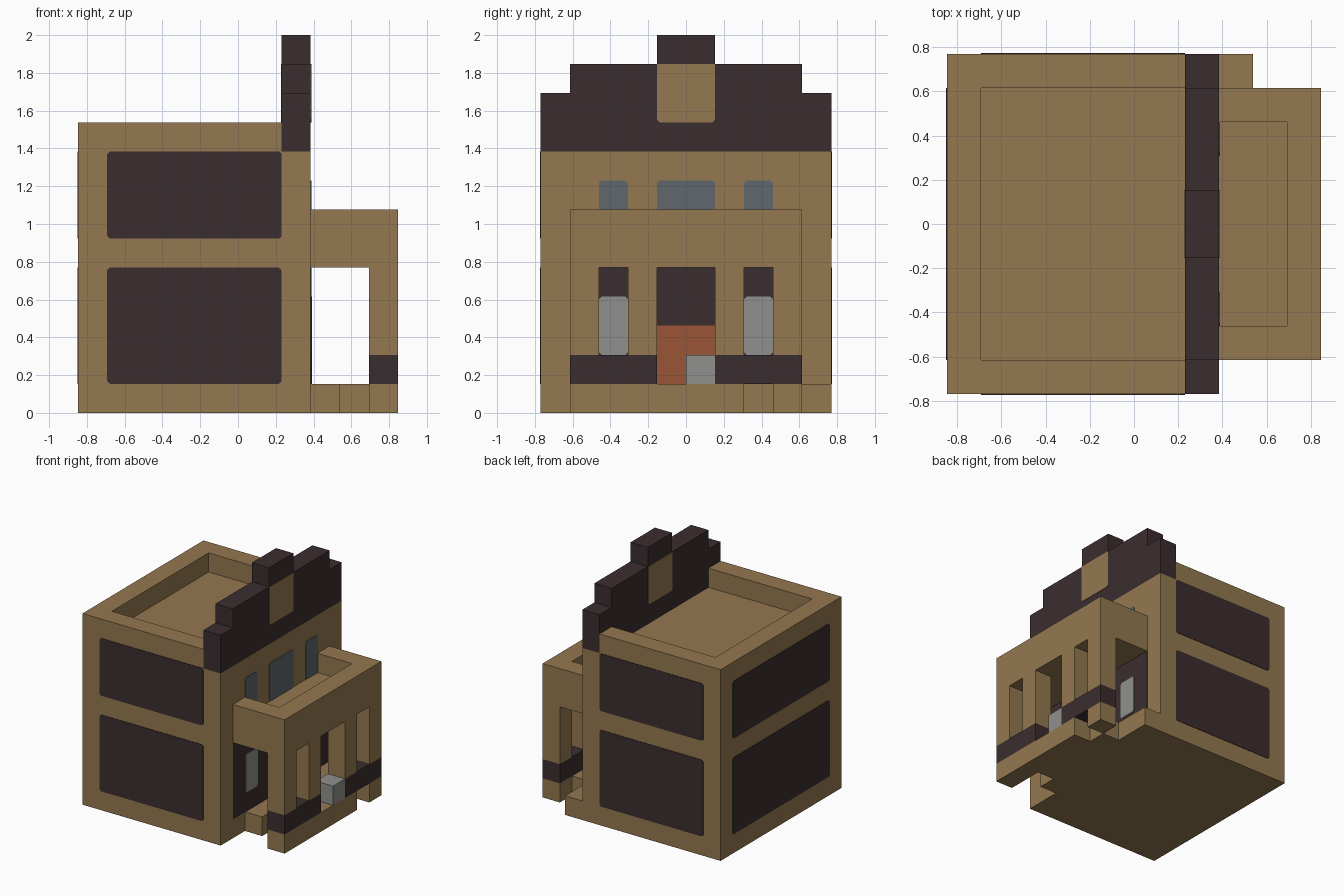
import bpy, bmesh
from mathutils import Vector

old = bpy.data.objects.get("Cube")
if old:
    bpy.data.objects.remove(old, do_unlink=True)

U = 2 / 13      # one building block
T = 0.025       # plate thickness in blocks
C = 0.09        # clipped plate corner in blocks


def material(name, rgb):
    m = bpy.data.materials.new(name)
    m.use_nodes = True
    m.diffuse_color = (*rgb, 1)
    m.node_tree.nodes["Principled BSDF"].inputs["Base Color"].default_value = (*rgb, 1)
    return m


TAN = material("tan", (0.295, 0.188, 0.079))
DARK = material("dark brown", (0.043, 0.026, 0.028))
RUST = material("rust", (0.32, 0.09, 0.035))
GREY = material("light grey", (0.28, 0.28, 0.27))
GLASS = material("blue grey", (0.115, 0.135, 0.15))


def finish(name, bm, mat):
    bmesh.ops.recalc_face_normals(bm, faces=bm.faces)
    bmesh.ops.scale(bm, vec=(U, U, U), verts=bm.verts)
    me = bpy.data.meshes.new(name)
    bm.to_mesh(me)
    bm.free()
    me.materials.append(mat)
    bpy.context.collection.objects.link(bpy.data.objects.new(name, me))


def boxes(name, mat, *spans):
    """One object from boxes given as (x0, x1, y0, y1, z0, z1) in blocks."""
    bm = bmesh.new()
    for x0, x1, y0, y1, z0, z1 in spans:
        vs = bmesh.ops.create_cube(bm, size=1)["verts"]
        for v in vs:
            v.co = Vector(((x0 + x1) / 2 + v.co.x * (x1 - x0),
                           (y0 + y1) / 2 + v.co.y * (y1 - y0),
                           (z0 + z1) / 2 + v.co.z * (z1 - z0)))
    finish(name, bm, mat)


def plate(name, mat, axis, at, a0, a1, z0, z1, depth=T, top=C, low=C):
    """Plate with clipped corners on the wall axis = at, extruded by depth."""
    outline = [(a0 + low, z0), (a1 - low, z0), (a1, z0 + low), (a1, z1 - top),
               (a1 - top, z1), (a0 + top, z1), (a0, z1 - top), (a0, z0 + low)]
    bm = bmesh.new()
    place = (lambda a, z: (at, a, z)) if axis == "x" else (lambda a, z: (a, at, z))
    face = bm.faces.new([bm.verts.new(place(a, z)) for a, z in outline])
    out = bmesh.ops.extrude_face_region(bm, geom=[face])["geom"]
    push = Vector((depth, 0, 0)) if axis == "x" else Vector((0, depth, 0))
    bmesh.ops.translate(bm, vec=push, verts=[v for v in out if isinstance(v, bmesh.types.BMVert)])
    bmesh.ops.remove_doubles(bm, verts=bm.verts, dist=0.0001)
    finish(name, bm, mat)


# Main building with a sunken roof
boxes("main_building", TAN,
      (-5.5, 2.5, -5, 5, 0, 9),
      (-5.5, -4.5, -5, 5, 9, 10),
      (-4.5, 1.5, -5, -4, 9, 10),
      (-4.5, 1.5, 4, 5, 9, 10))

# Stepped sign wall with a tan panel through it
boxes("sign_wall", DARK,
      (1.5, 2.5, -5, 5, 9, 11),
      (1.5, 2.5, -4, 4, 11, 12),
      (1.5, 2.5, -1, 1, 12, 13))
plate("sign_panel", TAN, "x", 1.5 - T, -1, 1, 10, 12, 1 + 2 * T, top=0)

# Large dark panels on the three plain walls
for level, z0, z1 in (("lower", 1, 5), ("upper", 6, 9)):
    for side in (-1, 1):
        where = "left" if side > 0 else "right"
        plate(f"{level}_panel_{where}", DARK, "y", 5 * side, -4.5, 1.5, z0, z1, T * side)
    plate(f"{level}_panel_end", DARK, "x", -5.5, -4, 4, z0, z1, -T)

# Facade: upper windows, dark entrance wall, lower windows and door
plate("entrance_wall", DARK, "x", 2.5, -4, 4, 1, 5, T, 0, 0)
plate("upper_window_middle", GLASS, "x", 2.5, -1, 1, 6, 8)
plate("door", RUST, "x", 2.5, -1, 1, 1, 3, 2 * T, 0, 0)
for side, y0 in (("a", -3), ("b", 2)):
    plate(f"upper_window_{side}", GLASS, "x", 2.5, y0, y0 + 1, 6, 8)
    plate(f"lower_window_{side}", GREY, "x", 2.5, y0, y0 + 1, 2, 4, 2 * T)

# Porch roof with raised rim
boxes("porch_roof", TAN,
      (2.5, 5.5, -4, 4, 5, 6),
      (4.5, 5.5, -4, 4, 6, 7),
      (2.5, 4.5, -4, -3, 6, 7),
      (2.5, 4.5, 3, 4, 6, 7))

# Porch pillars and the dark band that runs along their feet
boxes("porch_pillars", TAN, *[(4.5, 5.5, y, y + 1, 2, 5) for y in (-4, -2, 1, 3)])
boxes("porch_band", DARK, (4.5, 5.5, -4, -1, 1, 2), (4.5, 5.5, 1, 4, 1, 2))

# Uneven porch floor rows and the loose corner footing
boxes("porch_floor", TAN,
      (2.5, 3.5, -3, 5, 0, 1),
      (3.5, 4.5, -2, 3, 0, 1),
      (4.5, 5.5, -4, 2, 0, 1),
      (4.5, 5.5, 3, 4, 0, 1))
boxes("doorway_block", GREY, (4.5, 5.5, 0, 1, 1, 2))
